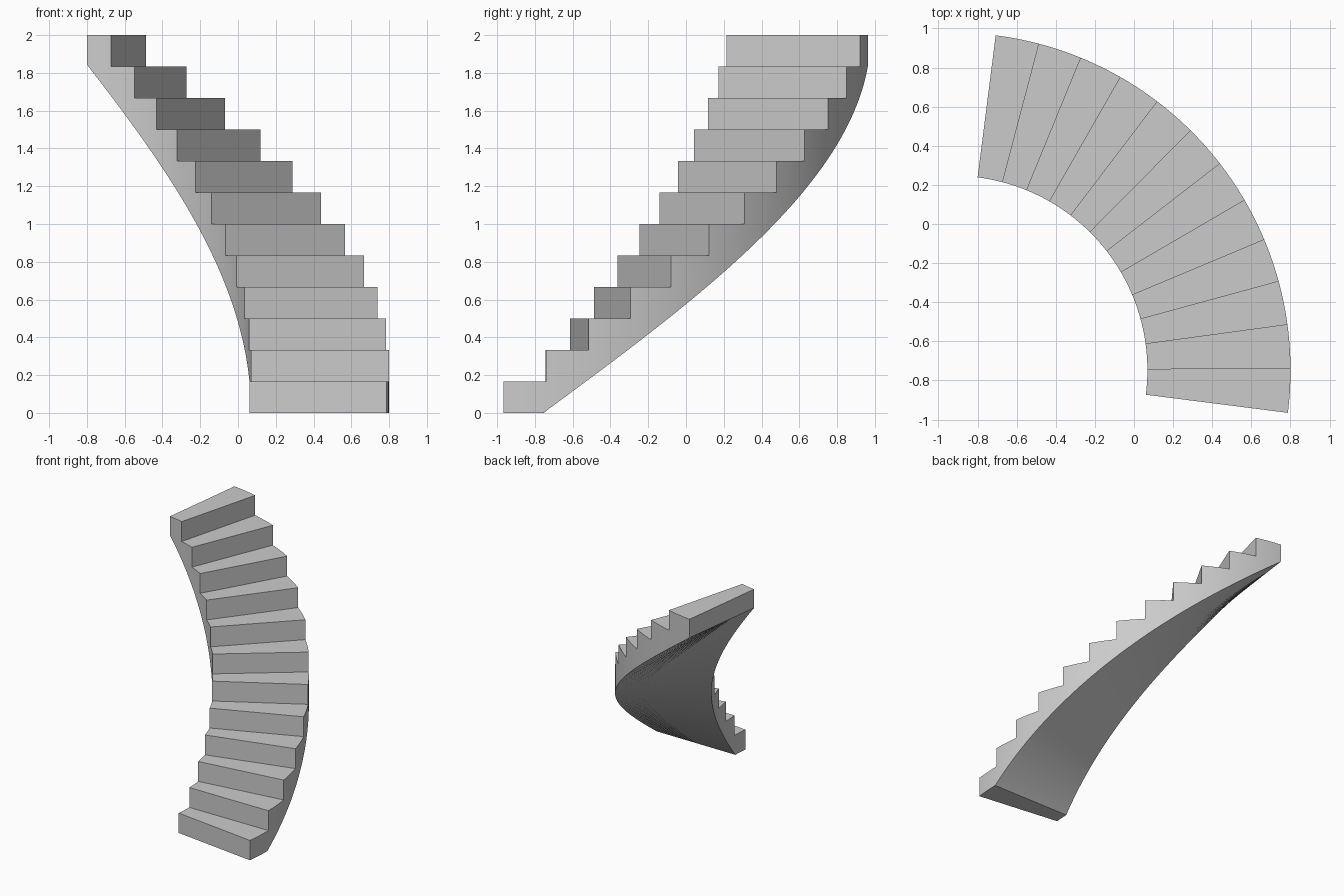
import bpy
import bmesh
from math import cos, sin, radians

cube = bpy.data.objects.get("Cube")
if cube:
    bpy.data.objects.remove(cube, do_unlink=True)

# Overall dimensions
STEPS, SLICES = 12, 10
RISE = 2 / STEPS
TREAD = 90 / STEPS              # degrees per step
START = -7.26                   # angle of the first riser
INNER, OUTER = 0.994, 1.726
CX, CY = -0.9255, -0.7475       # centre of the curve
WAIST = 0.156                   # slab depth below each inner step corner
FOOT = WAIST / RISE * TREAD     # angle where the soffit leaves the ground

stone = bpy.data.materials.new("plain grey")
stone.use_nodes = True
colour = (0.6, 0.6, 0.6, 1)
stone.diffuse_color = colour
stone.node_tree.nodes["Principled BSDF"].inputs["Base Color"].default_value = colour

bm = bmesh.new()


def pair(angle, z):
    """Inner and outer vertex at one angle and height."""
    a = radians(START + angle)
    return [bm.verts.new((CX + r * cos(a), CY + r * sin(a), z)) for r in (INNER, OUTER)]


def soffit(angle):
    return pair(angle, max(0, angle / TREAD * RISE - WAIST))


under = soffit(0)
corner = under                  # foot of the next riser
for step in range(STEPS):
    angles = [(step + i / SLICES) * TREAD for i in range(SLICES + 1)]
    if step == 0:
        angles = sorted(angles + [FOOT])
    z = (step + 1) * RISE
    top = pair(angles[0], z)
    # Riser
    bm.faces.new((corner[0], corner[1], top[1], top[0]))
    for i, angle in enumerate(angles[1:]):
        new_under, new_top = soffit(angle), pair(angle, z)
        # Tread and soffit
        bm.faces.new((top[0], top[1], new_top[1], new_top[0]))
        bm.faces.new((under[0], new_under[0], new_under[1], under[1]))
        # Curved side walls, sharing the riser corner where a step begins
        for s in (0, 1):
            wall = [under[s], new_under[s], new_top[s], top[s]]
            if i == 0 and step > 0:
                wall.append(corner[s])
            bm.faces.new(wall)
        under, top = new_under, new_top
    corner = top

# Upper end face
bm.faces.new((under[0], under[1], corner[1], corner[0]))
bmesh.ops.recalc_face_normals(bm, faces=bm.faces[:])

mesh = bpy.data.meshes.new("curved_staircase")
bm.to_mesh(mesh)
bm.free()
mesh.materials.append(stone)
stairs = bpy.data.objects.new("curved_staircase", mesh)
bpy.context.collection.objects.link(stairs)
bpy.context.view_layer.objects.active = stairs
stairs.select_set(True)
bpy.ops.object.shade_smooth_by_angle(angle=radians(25))
